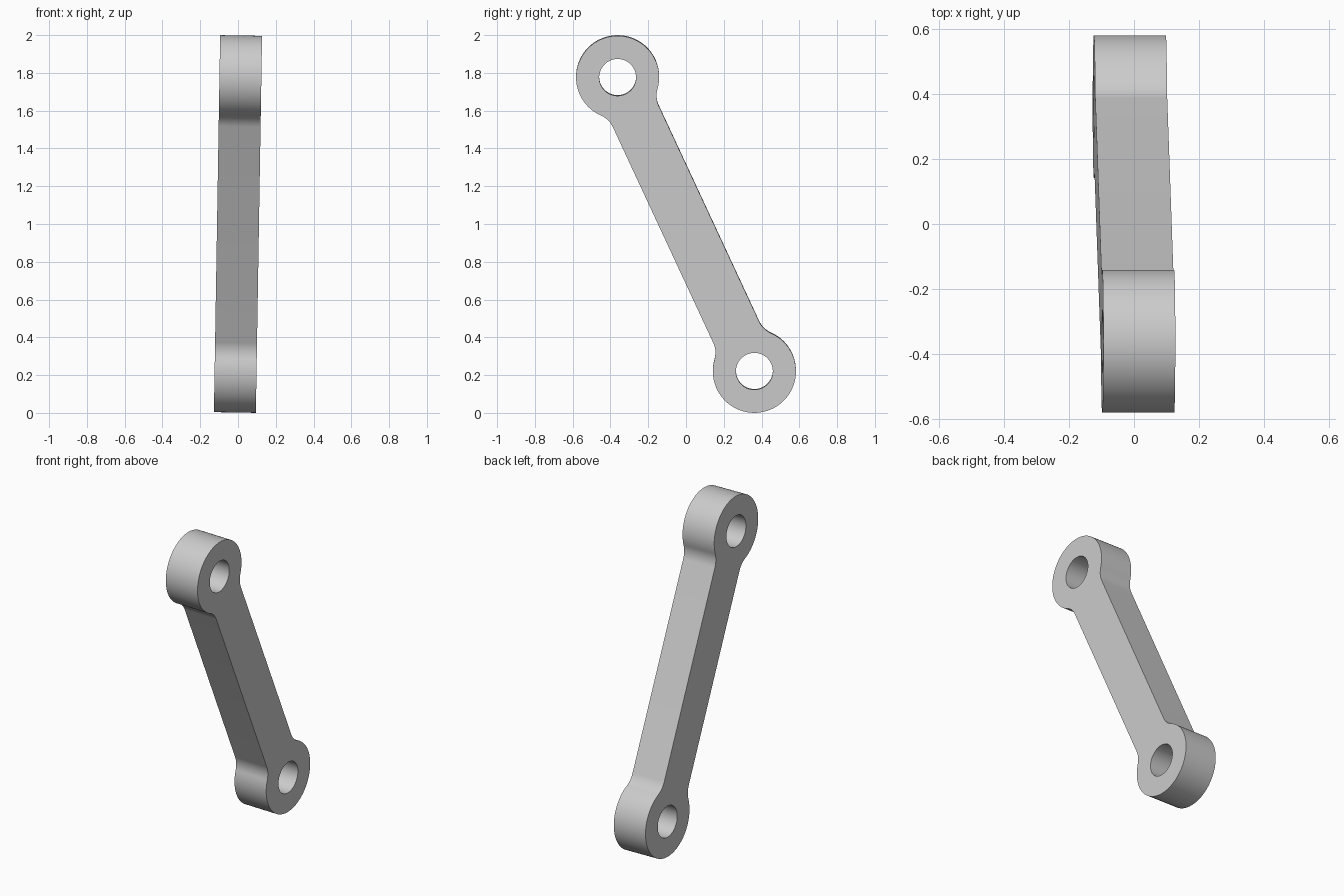
import bpy
import bmesh
from math import atan2, cos, sin, sqrt, pi, hypot
from mathutils import Matrix

cube = bpy.data.objects.get("Cube")
if cube:
    bpy.data.objects.remove(cube, do_unlink=True)

HALF_SPAN = hypot(0.362, 0.778)   # link centre to eye centre
HUB, HOLE, ROD, FILLET = 0.22, 0.0975, 0.134, 0.125
THICK = 0.222


def arc(cx, cz, r, a0, a1, n):
    return [(cx + r * cos(a0 + (a1 - a0) * i / n),
             cz + r * sin(a0 + (a1 - a0) * i / n)) for i in range(n + 1)]


# Outline of one eye, with fillets blending it into the straight rod
rise = sqrt((HUB + FILLET) ** 2 - (ROD + FILLET) ** 2)
theta = atan2(rise, ROD + FILLET)
blend = arc(ROD + FILLET, rise, FILLET, pi, pi + theta, 12)
eye = blend + arc(0, 0, HUB, theta, -pi - theta, 72)[1:-1]
eye += [(-y, z) for y, z in reversed(blend)]
eye = [(y, z - HALF_SPAN) for y, z in eye]

# The second eye is the first turned half way round
outline = eye + [(-y, -z) for y, z in eye]
holes = [arc(0, side * HALF_SPAN, HOLE, 0, 2 * pi, 64)[:-1] for side in (-1, 1)]

# Fill the profile around the holes and extrude it to thickness
bm = bmesh.new()
for loop in [outline] + holes:
    verts = [bm.verts.new((-THICK / 2, y, z)) for y, z in loop]
    for i, v in enumerate(verts):
        bm.edges.new((v, verts[i - 1]))
bmesh.ops.triangle_fill(bm, use_beauty=True, use_dissolve=False, edges=bm.edges[:])
extruded = bmesh.ops.extrude_face_region(bm, geom=bm.faces[:], use_keep_orig=True)
moved = [g for g in extruded["geom"] if isinstance(g, bmesh.types.BMVert)]
bmesh.ops.translate(bm, verts=moved, vec=(THICK, 0, 0))
bmesh.ops.recalc_face_normals(bm, faces=bm.faces[:])

# Lean the link forward, with a slight sideways tilt
lean = Matrix.Rotation(atan2(0.362, 0.778), 4, 'X')
tilt = Matrix.Rotation(0.0165, 4, 'Y')
bm.transform(Matrix.Translation((0, 0, 1)) @ tilt @ lean)

mesh = bpy.data.meshes.new("connecting_link")
bm.to_mesh(mesh)
bm.free()
link = bpy.data.objects.new("connecting_link", mesh)
bpy.context.collection.objects.link(link)

# Plain grey metal
grey = bpy.data.materials.new("light_grey")
grey.use_nodes = True
colour = (0.6, 0.6, 0.6, 1)
grey.diffuse_color = colour
for node in grey.node_tree.nodes:
    if node.type == 'BSDF_PRINCIPLED':
        node.inputs["Base Color"].default_value = colour
mesh.materials.append(grey)

bpy.ops.object.select_all(action='DESELECT')
link.select_set(True)
bpy.context.view_layer.objects.active = link
bpy.ops.object.shade_smooth_by_angle(angle=pi / 6)
